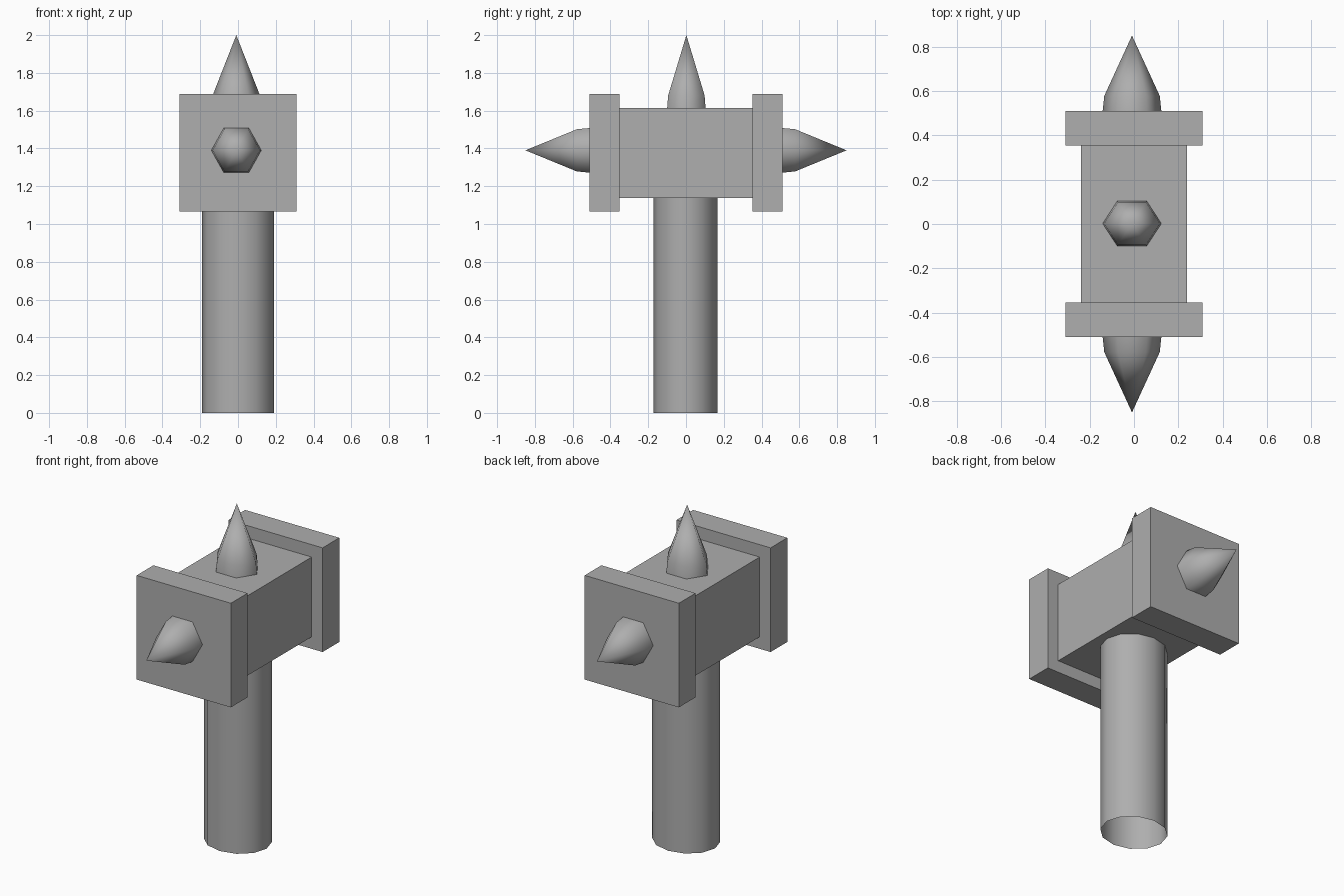
import bpy, bmesh, math
from mathutils import Matrix, Vector

if "Cube" in bpy.data.objects:
    bpy.data.objects.remove(bpy.data.objects["Cube"])

# One dark grey for every part
grey = bpy.data.materials.new("dark_grey")
grey.diffuse_color = (0.425, 0.425, 0.425, 1)
grey.use_nodes = True
grey.node_tree.nodes["Principled BSDF"].inputs["Base Color"].default_value = grey.diffuse_color


def finish(name, bm, smooth=False):
    bmesh.ops.recalc_face_normals(bm, faces=bm.faces[:])
    mesh = bpy.data.meshes.new(name)
    bm.to_mesh(mesh)
    bm.free()
    mesh.materials.append(grey)
    for p in mesh.polygons:
        p.use_smooth = smooth
    ob = bpy.data.objects.new(name, mesh)
    bpy.context.collection.objects.link(ob)
    return ob


def box(name, lo, hi):
    lo, hi = Vector(lo), Vector(hi)
    bm = bmesh.new()
    bmesh.ops.create_cube(bm, size=1, matrix=Matrix.Translation((lo + hi) / 2)
                          @ Matrix.Diagonal((*(hi - lo), 1)))
    return finish(name, bm)


def lathe(name, sides, rx, ry, rings, matrix=Matrix(), tip=None):
    """Open tube through (height, scale) rings, optionally closed to a point."""
    bm = bmesh.new()
    loops = []
    for z, s in rings:
        loops.append([bm.verts.new(matrix @ Vector((
            rx * s * math.cos(math.tau * i / sides),
            ry * s * math.sin(math.tau * i / sides), z))) for i in range(sides)])
    for a, b in zip(loops, loops[1:]):
        for i in range(sides):
            j = (i + 1) % sides
            bm.faces.new((a[i], a[j], b[j], b[i]))
    if tip is not None:
        t = bm.verts.new(matrix @ Vector((0, 0, tip)))
        for i in range(sides):
            bm.faces.new((loops[-1][i], loops[-1][(i + 1) % sides], t))
    return finish(name, bm, True)


# Handle: open-bottomed twelve-sided tube
lathe("handle", 12, 0.19, 0.17, [(0, 1), (1.15, 1)],
      Matrix.Translation((0, -0.002, 0)))

# Hammer head with a wider plate at each end
box("head_block", (-0.238, -0.353, 1.138), (0.238, 0.353, 1.613))
for name, s in (("front", -1), ("back", 1)):
    y0, y1 = sorted((s * 0.353, s * 0.51))
    box(name + "_plate", (-0.31, y0, 1.067), (0.31, y1, 1.687))
    # Six-sided spike pointing out of the plate
    m = Matrix.Translation((-0.009, 0, 1.39)) @ Matrix.Rotation(-s * math.pi / 2, 4, 'X')
    lathe(name + "_spike", 6, 0.133, 0.137, [(0.505, 1), (0.578, 0.94)], m, 0.85)

# Spike on top of the head
lathe("top_spike", 6, 0.133, 0.118, [(1.607, 1), (1.68, 0.945)],
      Matrix.Translation((-0.009, 0.002, 0)), 2.0)
